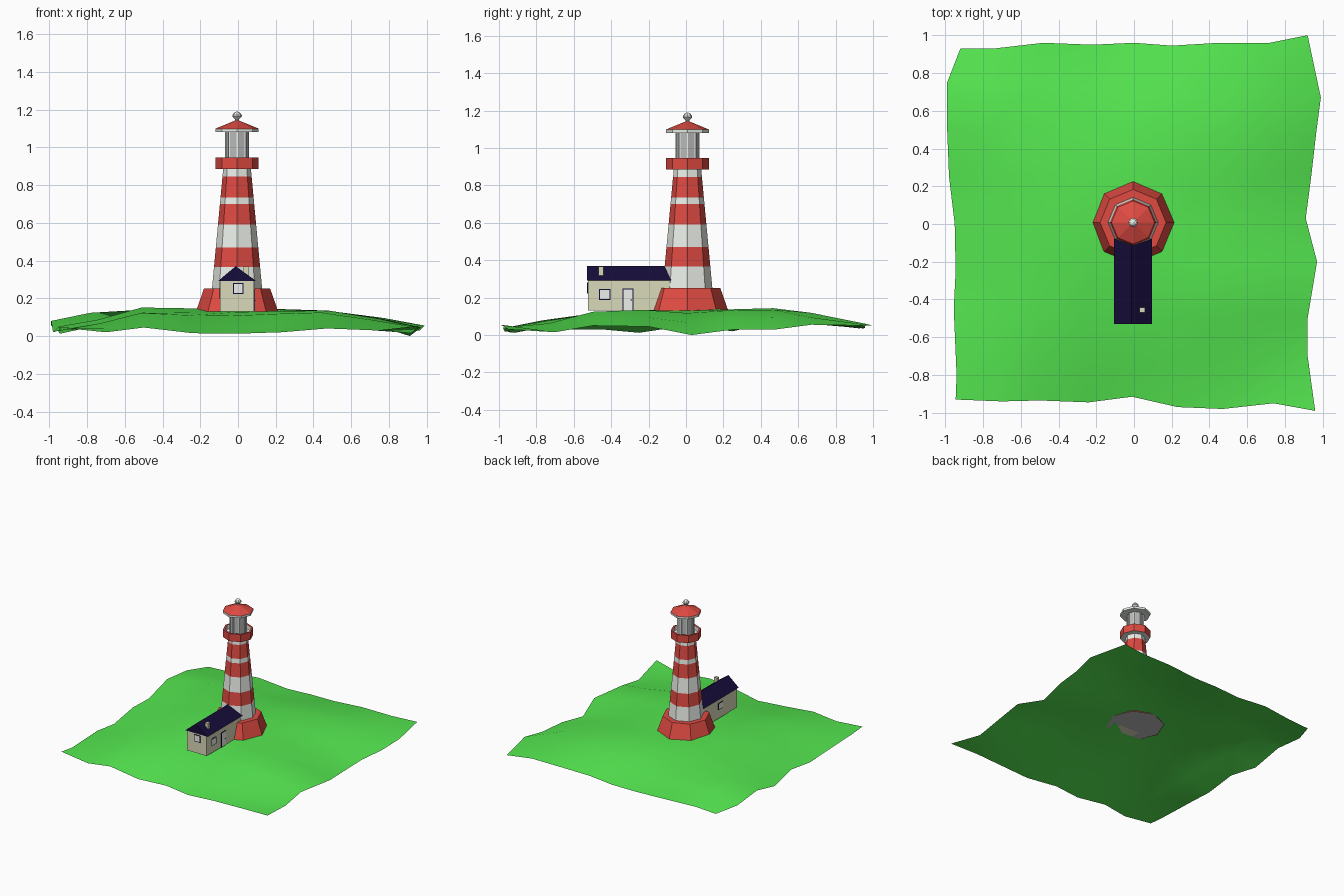
import bpy, bmesh, math
from mathutils import Vector

if "Cube" in bpy.data.objects:
    bpy.data.objects.remove(bpy.data.objects["Cube"])


def mat(name, *rgb):
    m = bpy.data.materials.new(name)
    m.diffuse_color = (*rgb, 1)
    m.use_nodes = True
    m.node_tree.nodes["Principled BSDF"].inputs["Base Color"].default_value = m.diffuse_color
    return m


GREEN = mat("grass", .09, .8, .08)
RED = mat("red_paint", .74, .07, .055)
WHITE = mat("white_paint", .84, .88, .82)
GREY = mat("grey_glass", .48, .49, .48)
BEIGE = mat("plaster", .7, .7, .5)
NAVY = mat("slate", .008, .004, .045)
CX, CY = -.005, .008


def make(name, bm, *mats):
    me = bpy.data.meshes.new(name)
    bm.to_mesh(me)
    bm.free()
    for m in mats:
        me.materials.append(m)
    ob = bpy.data.objects.new(name, me)
    bpy.context.collection.objects.link(ob)
    return ob


def lathe(name, profile, mats, slots=None, n=8):
    """Turn (radius, z) points into an n-sided solid; slots give a material per segment."""
    bm = bmesh.new()
    rings = []
    for r, z in profile:
        if r == 0:
            rings.append([bm.verts.new((CX, CY, z))] * n)
        else:
            rings.append([bm.verts.new((CX + r * math.cos(math.tau * k / n),
                                        CY + r * math.sin(math.tau * k / n), z)) for k in range(n)])
    for i, (a, b) in enumerate(zip(rings, rings[1:])):
        for k in range(n):
            j = (k + 1) % n
            vs = list(dict.fromkeys([a[k], a[j], b[j], b[k]]))
            f = bm.faces.new(vs)
            f.material_index = slots[i] if slots else 0
    return make(name, bm, *mats)


def box(name, lo, hi, m):
    bm = bmesh.new()
    bmesh.ops.create_cube(bm, size=1)
    lo, hi = Vector(lo), Vector(hi)
    for v in bm.verts:
        v.co = (lo + hi) / 2 + v.co * (hi - lo)
    return make(name, bm, m)


# Ground: rim points blended inward, plus a rounded hump with local rises and hollows
south = [(-.945, -.93, .045), (-.7, -.94, .02), (-.5, -.935, .045), (-.24, -.945, .015), (-.01, -.915, .012),
         (.23, -.97, .02), (.47, -.98, .04), (.74, -.95, .03), (.96, -.99, .055)]
north = [(-.92, .93, .035), (-.74, .93, .045), (-.48, .96, .05), (-.22, .95, .035), (0, .96, .04),
         (.2, .945, .05), (.45, .96, .06), (.72, .96, .06), (.92, 1, .05)]
west = [south[0], (-.94, -.8, .03), (-.955, -.45, .03), (-.945, -.25, .012), (-.95, 0, .05),
        (-.98, .25, .02), (-.99, .5, .08), (-.99, .75, .055), north[0]]
east = [south[8], (.92, -.7, .015), (.92, -.5, .05), (.97, -.2, .045), (.91, .03, 0),
        (.94, .26, .03), (.965, .48, .03), (.99, .67, .055), north[8]]
bumps = [(-.36, 0, .014, .07), (-.3, .7, -.055, .1), (-.72, -.05, -.015, .04),
         (0, -.48, -.008, .05), (0, .05, .006, .05)]
S, N, W, E = [[Vector(p) for p in e] for e in (south, north, west, east)]
bm = bmesh.new()
grid = []
for j in range(9):
    row = []
    for i in range(9):
        s, t = i / 8, j / 8
        p = (S[i] * (1 - t) + N[i] * t + W[j] * (1 - s) + E[j] * s
             - (S[0] * (1 - s) * (1 - t) + S[8] * s * (1 - t) + N[0] * (1 - s) * t + N[8] * s * t))
        u, v = abs(2 * s - 1), abs(2 * t - 1)
        p.z += .126 * (1 - u ** 2.5) * (1 - v ** 2.5)
        if 0 < i < 8 and 0 < j < 8:
            p.z += sum(h * math.exp(-((p.x - x) ** 2 + (p.y - y) ** 2) / w) for x, y, h, w in bumps)
        row.append(bm.verts.new(p))
    grid.append(row)
for j in range(8):
    for i in range(8):
        f = bm.faces.new((grid[j][i], grid[j][i + 1], grid[j + 1][i + 1], grid[j + 1][i]))
        f.smooth = True
make("ground", bm, GREEN)

# Tower foot and foundation disc
lathe("tower_foot", [(.218, .13), (.175, .252), (.12, .252)], [RED])
lathe("foundation", [(0, .13), (.217, .13)], [GREY])

# Striped tapering tower
levels = [.25, .365, .47, .59, .70, .735, .845, .905]
lathe("tower", [(.133 - .06 * (z - .25) / .64, z) for z in levels], [WHITE, RED], [0, 1, 0, 1, 0, 1, 0])

# Gallery with parapet
lathe("gallery", [(.07, .885), (.114, .885), (.114, .946), (.1, .946), (.1, .91), (.04, .91)],
      [RED, WHITE], [1, 0, 0, 1, 1])

# Lantern room: glass with corner posts
lathe("lantern_glass", [(.061, .91), (.061, 1.09)], [GREY])
for k in range(8):
    a = math.tau * k / 8
    x, y = CX + .06 * math.cos(a), CY + .06 * math.sin(a)
    box("lantern_post", (x - .004, y - .004, .91), (x + .004, y + .004, 1.09), WHITE)

# Lantern roof and finial
lathe("lantern_roof", [(0, 1.08), (.114, 1.08), (.115, 1.098), (.112, 1.1), (.012, 1.141), (0, 1.142)],
      [WHITE, RED], [0, 0, 1, 1, 1])
lathe("finial", [(.01, 1.138), (.01, 1.148), (.025, 1.163), (.025, 1.171), (.015, 1.184), (0, 1.19)], [WHITE])

# Keeper's house with prism roof
box("house_walls", (-.095, -.525, .13), (.085, -.06, .295), BEIGE)
bm = bmesh.new()
ends = [[bm.verts.new((x, y, z)) for x, z in ((-.105, .292), (.095, .292), (-.012, .37))] for y in (-.53, -.08)]
bm.faces.new(ends[0])
bm.faces.new(ends[1][::-1])
for k in range(3):
    j = (k + 1) % 3
    bm.faces.new((ends[0][j], ends[0][k], ends[1][k], ends[1][j]))
bmesh.ops.recalc_face_normals(bm, faces=bm.faces)
make("house_roof", bm, NAVY)
box("chimney", (.03, -.468, .31), (.058, -.442, .367), BEIGE)


def opening(name, axis, wall, out, a, b, z0, z1):
    """Dark frame with a pale panel, set on a wall facing along the axis."""
    for part, inset, depth, m in (("frame", 0, .003, NAVY), ("panel", .005, .004, WHITE)):
        d = sorted((wall - out * .004, wall + out * depth))
        low = z0 if name == "door" else z0 + inset
        lo, hi = [d[0], a + inset, low], [d[1], b - inset, z1 - inset]
        if axis == "y":
            lo[0], lo[1], hi[0], hi[1] = lo[1], lo[0], hi[1], hi[0]
        box(name + "_" + part, lo, hi, m)


# Door and windows
opening("door", "x", .085, 1, -.34, -.28, .13, .248)
opening("side_window", "x", .085, 1, -.465, -.405, .188, .245)
opening("left_window", "x", -.095, -1, -.34, -.28, .2, .255)
opening("end_window", "y", -.525, -1, -.027, .028, .223, .28)
box("door_handle", (.087, -.296, .185), (.092, -.29, .191), NAVY)
